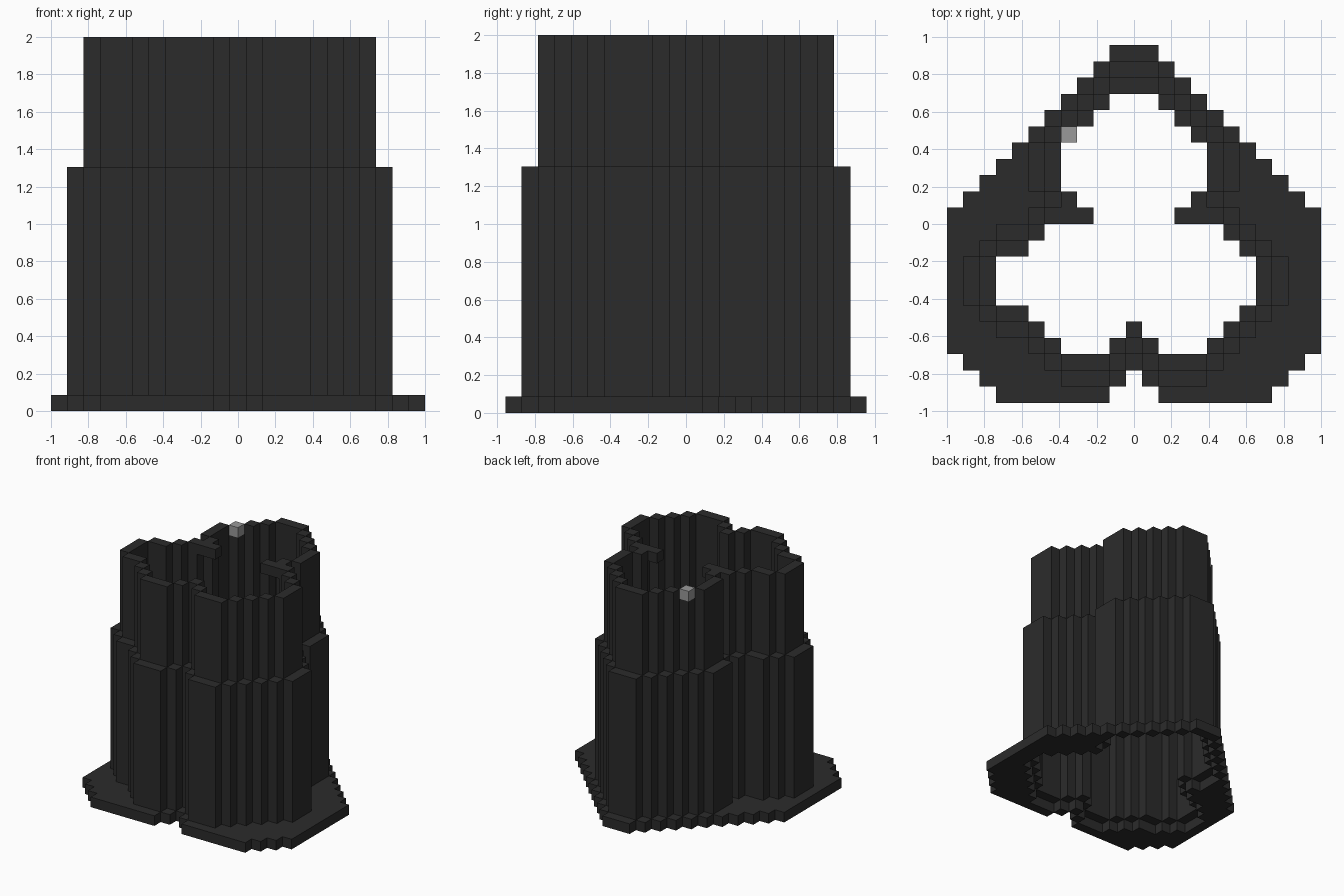
import bpy, bmesh
from math import pi

cube = bpy.data.objects.get("Cube")
if cube:
    bpy.data.objects.remove(cube)

U = 2 / 23            # side of one block
COLS, ROWS = 23, 22   # plan grid, row 0 at the back


def material(name, value):
    mat = bpy.data.materials.new(name)
    mat.use_nodes = True
    color = (value, value, value, 1)
    mat.diffuse_color = color
    mat.node_tree.nodes["Principled BSDF"].inputs["Base Color"].default_value = color
    return mat


charcoal = material("charcoal", 0.024)
grey = material("grey", 0.32)


def neighbours(cell):
    c, r = cell
    return [(c + 1, r), (c, r - 1), (c - 1, r), (c, r + 1)]


def grow(cells):
    """Widen a plan by one block along the grid directions."""
    return cells | {n for cell in cells for n in neighbours(cell)}


def extrude_plan(name, cells, low, high, mat):
    """Raise a set of plan cells between two block heights."""
    bm = bmesh.new()
    points = {}

    def vert(c, r, k):
        key = (c, r, k)
        if key not in points:
            points[key] = bm.verts.new(((c - COLS / 2) * U, (ROWS / 2 - r) * U, k * U))
        return points[key]

    for c, r in cells:
        # corners run counter-clockwise seen from above
        ring = [(c, r + 1), (c + 1, r + 1), (c + 1, r), (c, r)]
        bm.faces.new([vert(*p, high) for p in ring])
        bm.faces.new([vert(*p, low) for p in reversed(ring)])
        sides = [(c, r + 1), (c + 1, r), (c, r - 1), (c - 1, r)]
        for i, side in enumerate(sides):
            if side not in cells:
                a, b = ring[i], ring[(i + 1) % 4]
                bm.faces.new([vert(*a, low), vert(*b, low), vert(*b, high), vert(*a, high)])
    bmesh.ops.dissolve_limit(bm, angle_limit=pi / 180, verts=bm.verts[:], edges=bm.edges[:])
    bmesh.ops.triangulate(bm, faces=[f for f in bm.faces if len(f.verts) > 4])
    mesh = bpy.data.meshes.new(name)
    bm.to_mesh(mesh)
    bm.free()
    mesh.materials.append(mat)
    obj = bpy.data.objects.new(name, mesh)
    bpy.context.collection.objects.link(obj)
    return obj


# Three-lobed opening: first open column of each row, mirrored to the other side
starts = [10, 9, 8, 7, 7, 7, 8, 9, 6, 5, 3, 3, 3, 5, 6, 7]
opening = {(c, r) for r, s in enumerate(starts, 3) for c in range(s, COLS - max(s, 4))}
opening -= {(11, 17), (10, 18), (11, 18), (12, 18)}

# Each tier is a ring that steps outward around the one above it
blade = grow(opening)
wall = grow(blade)

# Flange outline with a tapered back, cut corners and a front notch
flange = set()
for r in range(ROWS):
    s = max(0, 10 - r, r - 18)
    flange |= {(c, r) for c in range(s, COLS - s)}
flange -= {(11, 20), (10, 21), (11, 21), (12, 21)}

# Short arms at the rim between the lobes, and one grey rim block
arms = {(c, 10) for c in (7, 8, 14, 15)}
marker = {(7, 5)}
ring = blade - opening

extrude_plan("base_flange", flange - wall, 0, 1, charcoal)
extrude_plan("thick_wall", wall - blade, 1, 15, charcoal)
extrude_plan("thin_blade", ring - arms, 15, 22, charcoal)
extrude_plan("blade_rim", ring - marker, 22, 23, charcoal)
extrude_plan("marker_block", marker, 22, 23, grey)
